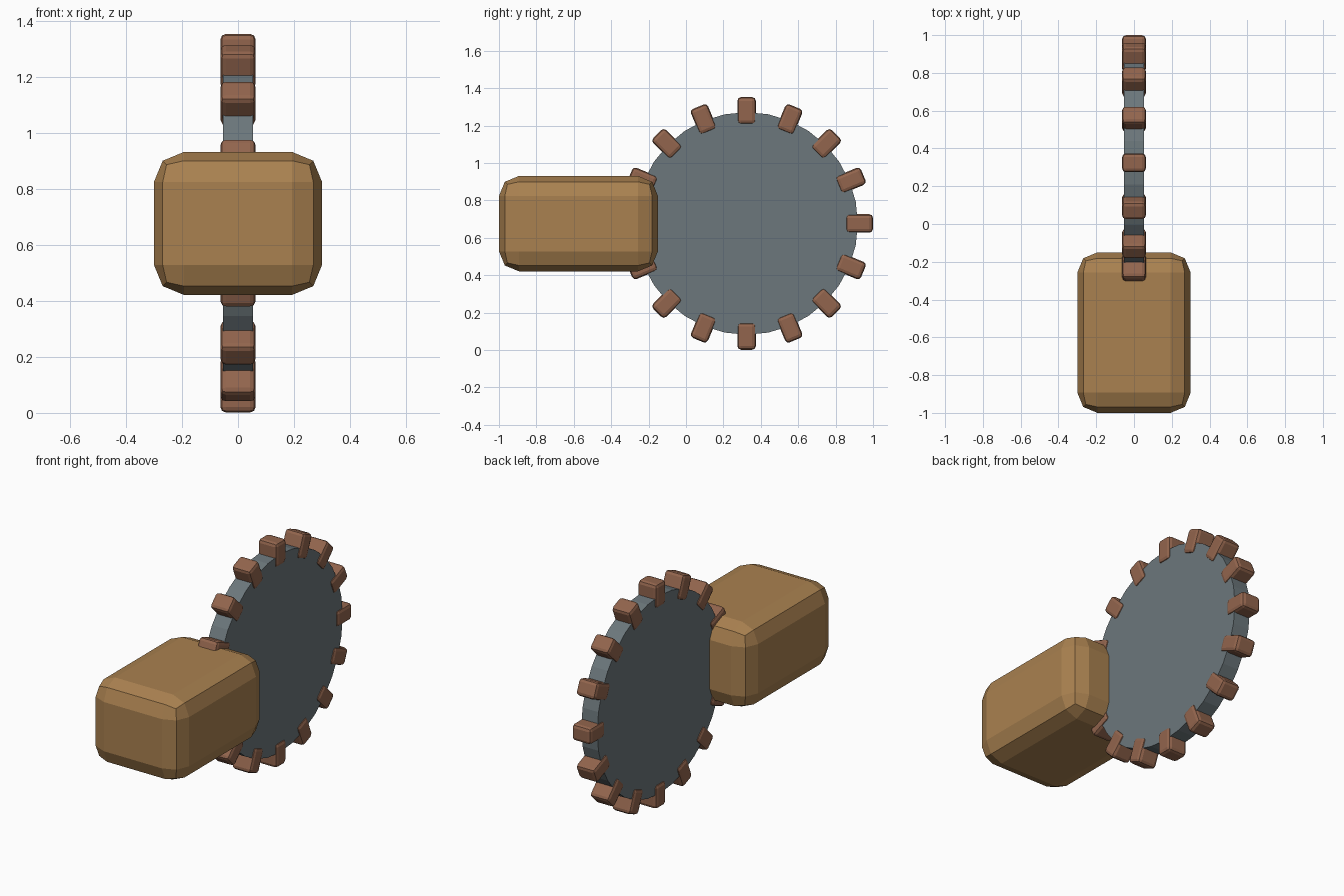
import bpy
import bmesh
from math import tau
from mathutils import Matrix, Vector

default = bpy.data.objects.get("Cube")
if default:
    bpy.data.objects.remove(default, do_unlink=True)

HUB = Vector((0, 0.324, 0.677))
TEETH = 16


def material(name, rgb):
    mat = bpy.data.materials.new(name)
    mat.use_nodes = True
    mat.diffuse_color = (*rgb, 1)
    shader = mat.node_tree.nodes["Principled BSDF"]
    shader.inputs["Base Color"].default_value = (*rgb, 1)
    shader.inputs["Roughness"].default_value = 0.7
    return mat


def add_object(name, bm, mat):
    mesh = bpy.data.meshes.new(name)
    bm.to_mesh(mesh)
    bm.free()
    mesh.materials.append(mat)
    obj = bpy.data.objects.new(name, mesh)
    bpy.context.collection.objects.link(obj)
    return obj


def rounded_box(name, size, bevel, mat, matrix):
    bm = bmesh.new()
    bmesh.ops.create_cube(bm, size=1, matrix=Matrix.Diagonal((*size, 1)))
    bmesh.ops.bevel(bm, geom=bm.edges[:], offset=bevel, segments=2,
                    profile=0.5, affect='EDGES')
    obj = add_object(name, bm, mat)
    obj.matrix_world = matrix
    return obj


handle_mat = material("tan", (0.40, 0.22, 0.08))
tooth_mat = material("brown", (0.29, 0.13, 0.075))
disc_mat = material("steel grey", (0.15, 0.185, 0.2))

# Chunky handle block
rounded_box("handle", (0.6, 0.85, 0.51), 0.107, handle_mat,
            Matrix.Translation((0, -0.575, 0.676)))

# Flat round blade, axle along x
bm = bmesh.new()
bmesh.ops.create_cone(bm, cap_ends=True, segments=32, radius1=0.595,
                      radius2=0.595, depth=0.106,
                      matrix=Matrix.Rotation(tau / 4, 4, 'Y'))
add_object("blade_disc", bm, disc_mat).location = HUB

# Ring of block teeth
for i in range(TEETH):
    place = (Matrix.Translation(HUB) @ Matrix.Rotation(tau * i / TEETH, 4, 'X')
             @ Matrix.Translation((0, 0, 0.603)))
    rounded_box(f"tooth_{i + 1}", (0.126, 0.099, 0.145), 0.02, tooth_mat, place)
